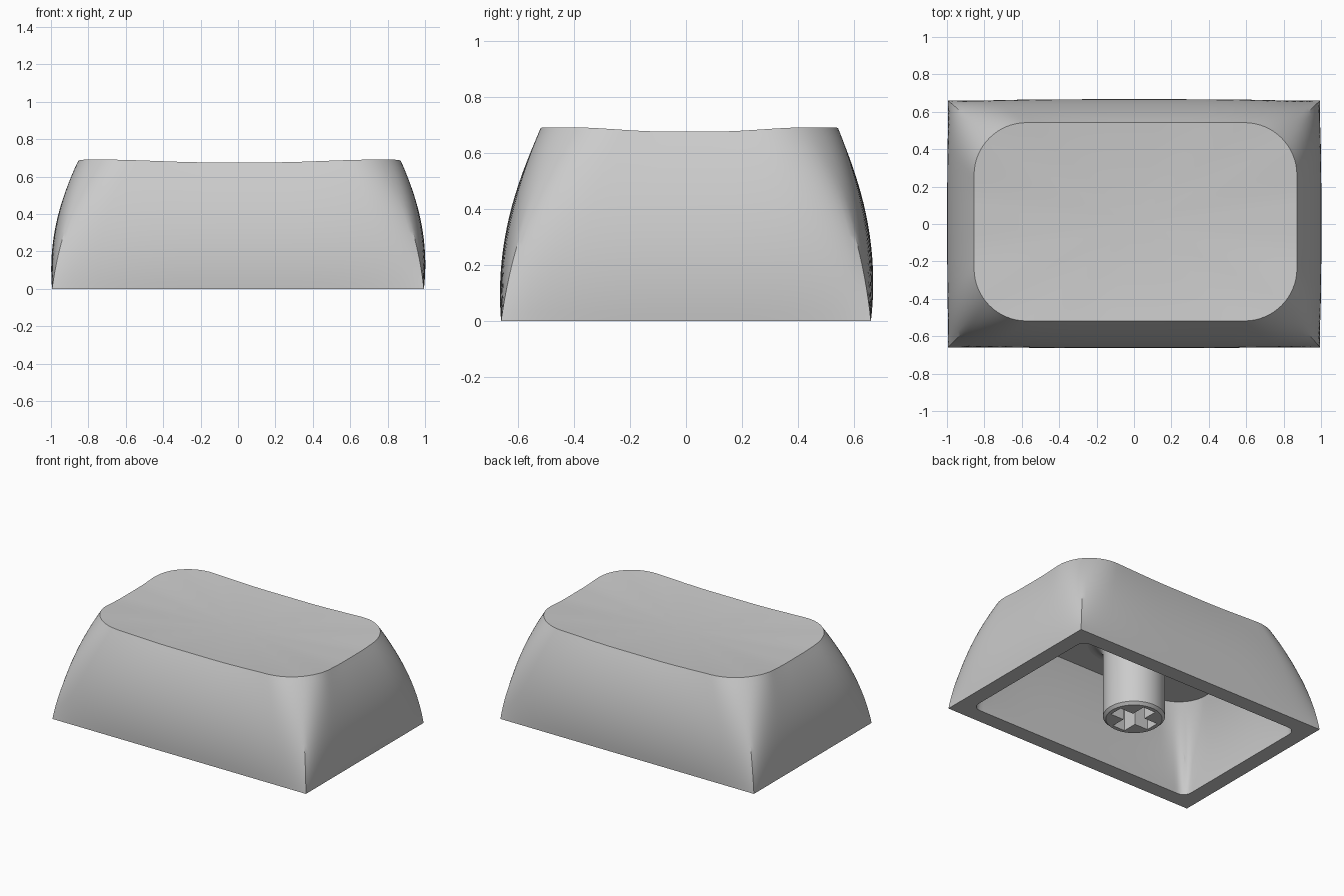
import bpy, bmesh, math

if "Cube" in bpy.data.objects:
    bpy.data.objects.remove(bpy.data.objects["Cube"])


def ease(a, b, v):
    v = min(max((v - a) / (b - a), 0), 1)
    return v * v * (3 - 2 * v)


def quadrant(hx, hy, r, bx, by, br):
    """Quarter outline: (top xy, bottom xy, closeness to the corner) per point."""
    top = [(hx, (hy - r) * i / 8) for i in range(8)]
    for i in range(17):
        a = math.pi / 2 * i / 16
        top.append((hx - r + r * math.cos(a), hy - r + r * math.sin(a)))
    top += [((hx - r) * (1 - i / 12), hy) for i in range(1, 13)]
    k = r * (1 - math.sqrt(0.5))
    out = []
    for i, (x, y) in enumerate(top):
        if i <= 16:
            f = y / (hy - k)
            b = (bx, by * f)
        else:
            f = x / (hx - k)
            b = (bx * f, by)
        dx, dy = b[0] - (bx - br), b[1] - (by - br)
        if br and dx > 0 and dy > 0:
            d = math.hypot(dx, dy)
            b = (bx - br + br * dx / d, by - br + br * dy / d)
        out.append(((x, y), b, f))
    return out


def outline(*args):
    """Mirror the quarter outline into a full loop."""
    q = quadrant(*args)
    loop = []
    for sx, sy, pts in ((1, 1, q[:-1]), (-1, 1, q[:0:-1]),
                        (-1, -1, q[:-1]), (1, -1, q[:0:-1])):
        loop += [((t[0] * sx, t[1] * sy), (b[0] * sx, b[1] * sy), f)
                 for t, b, f in pts]
    return loop


def loft_ring(loop, t, height, dip):
    """One level of the bowed wall; t runs from 0 (base) to 1 (top)."""
    ring = []
    for top, base, f in loop:
        lin = -0.53 + 0.93 * f ** 4
        s = lin * t + (1 - lin) * t * t
        z = (height + dip * ease(0.2, 0.95, f)) * t
        ring.append((base[0] + (top[0] - base[0]) * s + 0.008 * t,
                     base[1] + (top[1] - base[1]) * s + 0.012 * t, z))
    return ring


def make_object(name, bm):
    bmesh.ops.recalc_face_normals(bm, faces=bm.faces)
    me = bpy.data.meshes.new(name)
    bm.to_mesh(me)
    bm.free()
    ob = bpy.data.objects.new(name, me)
    bpy.context.collection.objects.link(ob)
    return ob


def skin(name, rings, start, end):
    """Bridge closed rings and close both ends with a fan."""
    bm = bmesh.new()
    vr = [[bm.verts.new(p) for p in r] for r in rings]
    n = len(vr[0])
    for a, b in zip(vr, vr[1:]):
        for i in range(n):
            j = (i + 1) % n
            bm.faces.new((a[i], a[j], b[j], b[i]))
    for ring, p in ((vr[0], start), (vr[-1], end)):
        c = bm.verts.new(p)
        for i in range(n):
            bm.faces.new((ring[i], ring[(i + 1) % n], c))
    return make_object(name, bm)


def smooth(ob, angle):
    bpy.ops.object.select_all(action='DESELECT')
    ob.select_set(True)
    bpy.context.view_layer.objects.active = ob
    bpy.ops.object.shade_smooth_by_angle(angle=math.radians(angle))


# Cap shell: dished top, bowed outer wall, flat base rim, hollow inside
outer = outline(0.863, 0.53, 0.28, 0.994, 0.659, 0)
inner = outline(0.79, 0.455, 0.22, 0.885, 0.55, 0.06)
rim = loft_ring(outer, 1, 0.676, 0.015)
cx, cy, cz = 0.008, 0.012, 0.655
rings = []
for i in range(1, 10):
    k = i / 10
    rings.append([(cx + (x - cx) * k, cy + (y - cy) * k, cz + (z - cz) * k * k)
                  for x, y, z in rim])
rings += [loft_ring(outer, 1 - i / 18, 0.676, 0.015) for i in range(19)]
rings += [loft_ring(inner, i / 14, 0.56, 0) for i in range(15)]
cap = skin("cap_shell", rings, (cx, cy, cz), (cx, cy, 0.56))
smooth(cap, 28)

# Stem: turned post with chamfered foot and flared root
profile = [(0.18, 0), (0.198, 0.018), (0.198, 0.46)]
profile += [(0.298 - 0.1 * math.cos(a), 0.46 + 0.1 * math.sin(a))
            for a in (math.pi / 2 * i / 8 for i in range(1, 9))]
N = 64
rings = [[(r * math.cos(2 * math.pi * i / N), r * math.sin(2 * math.pi * i / N), z)
          for i in range(N)] for r, z in profile]
stem = skin("stem", rings, (0, 0, 0), (0, 0, 0.565))

# Cross-shaped socket cut into the stem
L, W = 0.152, 0.048
plus = []
for k in range(4):
    c, s = (1, 0, -1, 0)[k], (0, 1, 0, -1)[k]
    plus += [(x * c - y * s, x * s + y * c) for x, y in ((L, -W), (L, W), (W, W))]
bm = bmesh.new()
face = bm.faces.new([bm.verts.new((x, y, -0.1)) for x, y in plus])
ext = bmesh.ops.extrude_face_region(bm, geom=[face])
for v in ext["geom"]:
    if isinstance(v, bmesh.types.BMVert):
        v.co.z = 0.3
cutter = make_object("socket_cutter", bm)
cutter.hide_render = True
cutter.display_type = 'WIRE'
smooth(stem, 30)
mod = stem.modifiers.new("socket", 'BOOLEAN')
mod.operation = 'DIFFERENCE'
mod.solver = 'EXACT'
mod.object = cutter
bpy.context.view_layer.objects.active = stem
bpy.ops.object.modifier_apply(modifier=mod.name)
bpy.data.objects.remove(cutter)
smooth(stem, 30)
